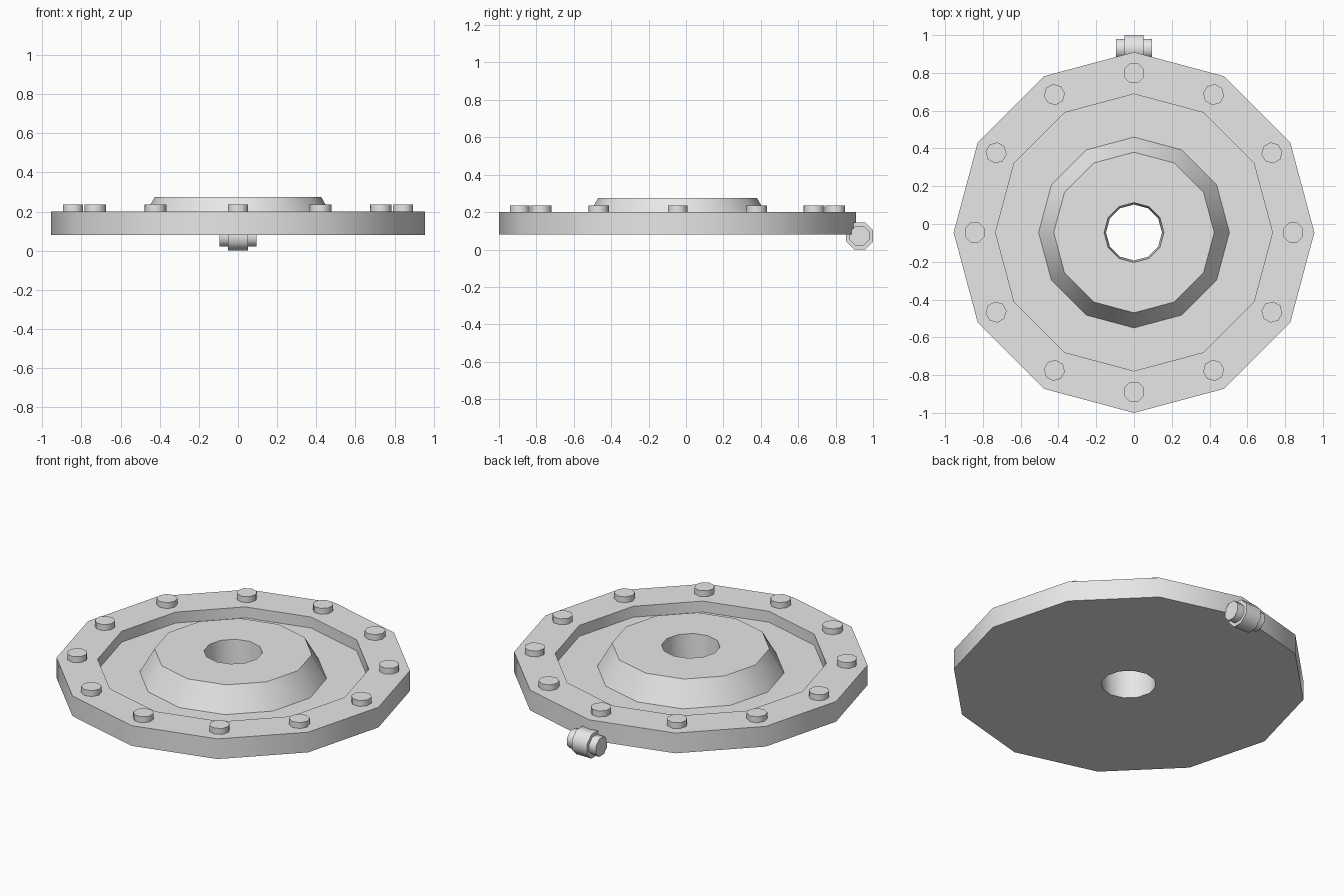
import bpy, bmesh
from math import cos, sin, pi, radians
from mathutils import Vector, Matrix

cube = bpy.data.objects.get("Cube")
if cube:
    bpy.data.objects.remove(cube, do_unlink=True)

CENTRE = Vector((0, -0.045, 0))
SIDES = 12

grey = bpy.data.materials.new("light grey metal")
grey.use_nodes = True
grey.diffuse_color = (0.8, 0.8, 0.8, 1)
grey.node_tree.nodes["Principled BSDF"].inputs["Base Color"].default_value = (0.8, 0.8, 0.8, 1)


def finish(bm, name):
    """Turn a bmesh into a smooth shaded object with sharp rims."""
    bmesh.ops.recalc_face_normals(bm, faces=bm.faces)
    mesh = bpy.data.meshes.new(name)
    bm.to_mesh(mesh)
    bm.free()
    mesh.materials.append(grey)
    obj = bpy.data.objects.new(name, mesh)
    bpy.context.collection.objects.link(obj)
    bpy.ops.object.select_all(action='DESELECT')
    obj.select_set(True)
    bpy.context.view_layer.objects.active = obj
    bpy.ops.object.shade_smooth_by_angle(angle=radians(50))
    return obj


def octagon_prism(name, radius, depth, matrix):
    """Eight-sided prism with its flats facing the axes."""
    bm = bmesh.new()
    bmesh.ops.create_cone(bm, cap_ends=True, segments=8, radius1=radius,
                          radius2=radius, depth=depth,
                          matrix=matrix @ Matrix.Rotation(pi / 8, 4, 'Z'))
    return finish(bm, name)


# Flange: closed (radius, height) section turned around the hole
section = [(0.158, 0.275), (0.425, 0.275), (0.505, 0.135), (0.733, 0.135),
           (0.733, 0.20), (0.955, 0.20), (0.955, 0.08), (0.148, 0.08)]
bm = bmesh.new()
rings = []
for i in range(SIDES):
    a = 2 * pi * i / SIDES
    rings.append([bm.verts.new(CENTRE + Vector((r * cos(a), r * sin(a), z)))
                  for r, z in section])
for i, ring in enumerate(rings):
    after = rings[(i + 1) % SIDES]
    for j in range(len(section)):
        k = (j + 1) % len(section)
        bm.faces.new((ring[j], after[j], after[k], ring[k]))
finish(bm, "flange_disc")

# Rim bolts
for i in range(SIDES):
    spin = Matrix.Rotation(2 * pi * i / SIDES, 4, 'Z')
    place = Matrix.Translation(CENTRE) @ spin @ Matrix.Translation((0.843, 0, 0.213))
    octagon_prism(f"rim_bolt_{i + 1}", 0.056, 0.044, place)

# Hinge barrel at the back edge, lying along x
hinge = Matrix.Translation((0, 0.928, 0.073)) @ Matrix.Rotation(pi / 2, 4, 'Y')
octagon_prism("hinge_barrel", 0.078, 0.10, hinge)
octagon_prism("hinge_pin", 0.057, 0.19, hinge)
